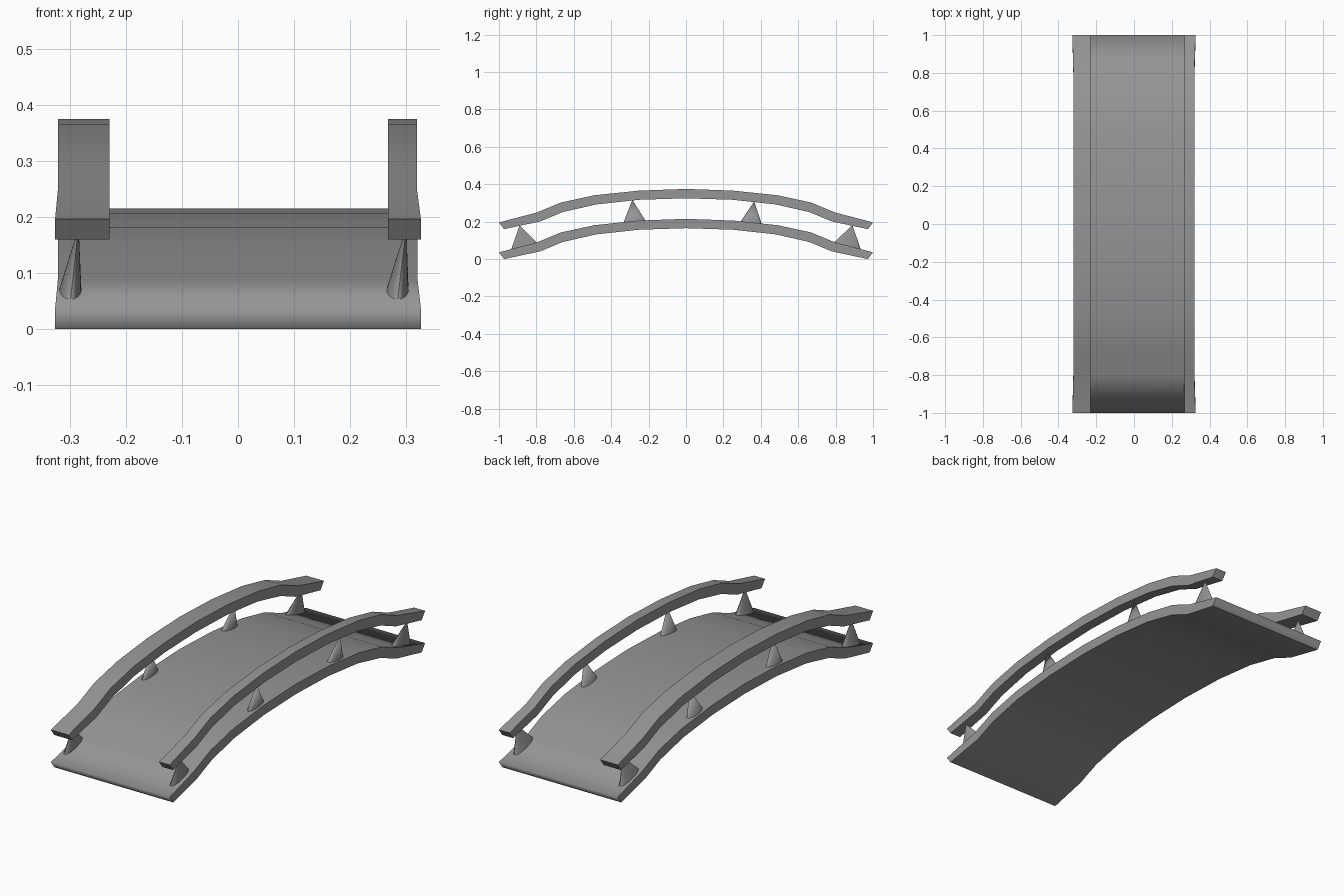
import bpy, bmesh, math

if "Cube" in bpy.data.objects:
    bpy.data.objects.remove(bpy.data.objects["Cube"])

# Half of the arched side profile (y, z), from the end to the crown
TOP = [(1.0, 0.036), (0.797, 0.089), (0.67, 0.142), (0.49, 0.181), (0.25, 0.206), (0, 0.215)]
LOW = [(0.973, 0.0), (0.78, 0.041), (0.66, 0.091), (0.48, 0.132), (0.25, 0.157), (0, 0.165)]
RAIL_LIFT = 0.16

# Dark grey for the whole bridge
grey = bpy.data.materials.new("dark_grey")
grey.diffuse_color = (0.3, 0.3, 0.3, 1)
grey.use_nodes = True
grey.node_tree.nodes["Principled BSDF"].inputs["Base Color"].default_value = grey.diffuse_color


def full(half):
    return [(-y, z) for y, z in half] + half[-2::-1]


def finish(name, bm):
    bmesh.ops.recalc_face_normals(bm, faces=bm.faces)
    me = bpy.data.meshes.new(name)
    bm.to_mesh(me)
    bm.free()
    me.materials.append(grey)
    ob = bpy.data.objects.new(name, me)
    bpy.context.collection.objects.link(ob)
    bpy.ops.object.select_all(action='DESELECT')
    ob.select_set(True)
    bpy.context.view_layer.objects.active = ob
    bpy.ops.object.shade_smooth_by_angle(angle=math.radians(30))
    return ob


def arch(name, x0, x1, lift):
    """Arched beam; outer sides flare slightly at both ends."""
    def flare(x, y):
        if abs(x) > 0.31 and abs(y) > 0.9:
            return math.copysign(0.326, x)
        return x

    bm = bmesh.new()
    rings = []
    for (yt, zt), (yb, zb) in zip(full(TOP), full(LOW)):
        pts = [(x0, yt, zt), (x1, yt, zt), (x1, yb, zb), (x0, yb, zb)]
        rings.append([bm.verts.new((flare(x, y), y, z + lift)) for x, y, z in pts])
    for a, b in zip(rings, rings[1:]):
        for i in range(4):
            j = (i + 1) % 4
            bm.faces.new((a[i], a[j], b[j], b[i]))
    bm.faces.new(rings[0])
    bm.faces.new(rings[-1])
    return finish(name, bm)


def height(curve, y):
    pts = full(curve)
    for (ya, za), (yb, zb) in zip(pts, pts[1:]):
        if ya <= y <= yb:
            return za + (zb - za) * (y - ya) / (yb - ya)


def post(name, x, apex_x, y0, y1, apex_y):
    """Leaning oval cone whose base follows the deck slope."""
    bm = bmesh.new()
    n, cy, ry, rx = 32, (y0 + y1) / 2, (y1 - y0) / 2, 0.02
    za, zb = height(TOP, y0) - 0.004, height(TOP, y1) - 0.004
    ring = []
    for i in range(n):
        a = 2 * math.pi * i / n
        t = (math.sin(a) + 1) / 2
        ring.append(bm.verts.new((x + rx * math.cos(a), cy + ry * math.sin(a), za + (zb - za) * t)))
    tip = bm.verts.new((apex_x, apex_y, height(LOW, apex_y) + RAIL_LIFT + 0.004))
    for i in range(n):
        bm.faces.new((ring[i], ring[(i + 1) % n], tip))
    bm.faces.new(ring)
    return finish(name, bm)


# Deck, with its upper end edges shaded as a soft lip
deck = arch("deck", -0.321, 0.32, 0)
for e in deck.data.edges:
    if all(abs(deck.data.vertices[v].co.y) > 0.99 for v in e.vertices):
        e.use_edge_sharp = False

# Handrails
arch("left_handrail", -0.321, -0.229, RAIL_LIFT)
arch("right_handrail", 0.267, 0.319, RAIL_LIFT)

# Four posts under each handrail; the ones behind the first sit slightly to +x
for side, x, ax, dx in (("left", -0.299, -0.284, 0.008), ("right", 0.284, 0.300, 0.004)):
    for k, (y0, y1, ay) in enumerate([(-0.935, -0.795, -0.89), (-0.335, -0.215, -0.287),
                                      (0.29, 0.405, 0.365), (0.79, 0.935, 0.89)]):
        s = dx if k else 0
        post(f"{side}_post_{k + 1}", x + s, ax + s, y0, y1, ay)
